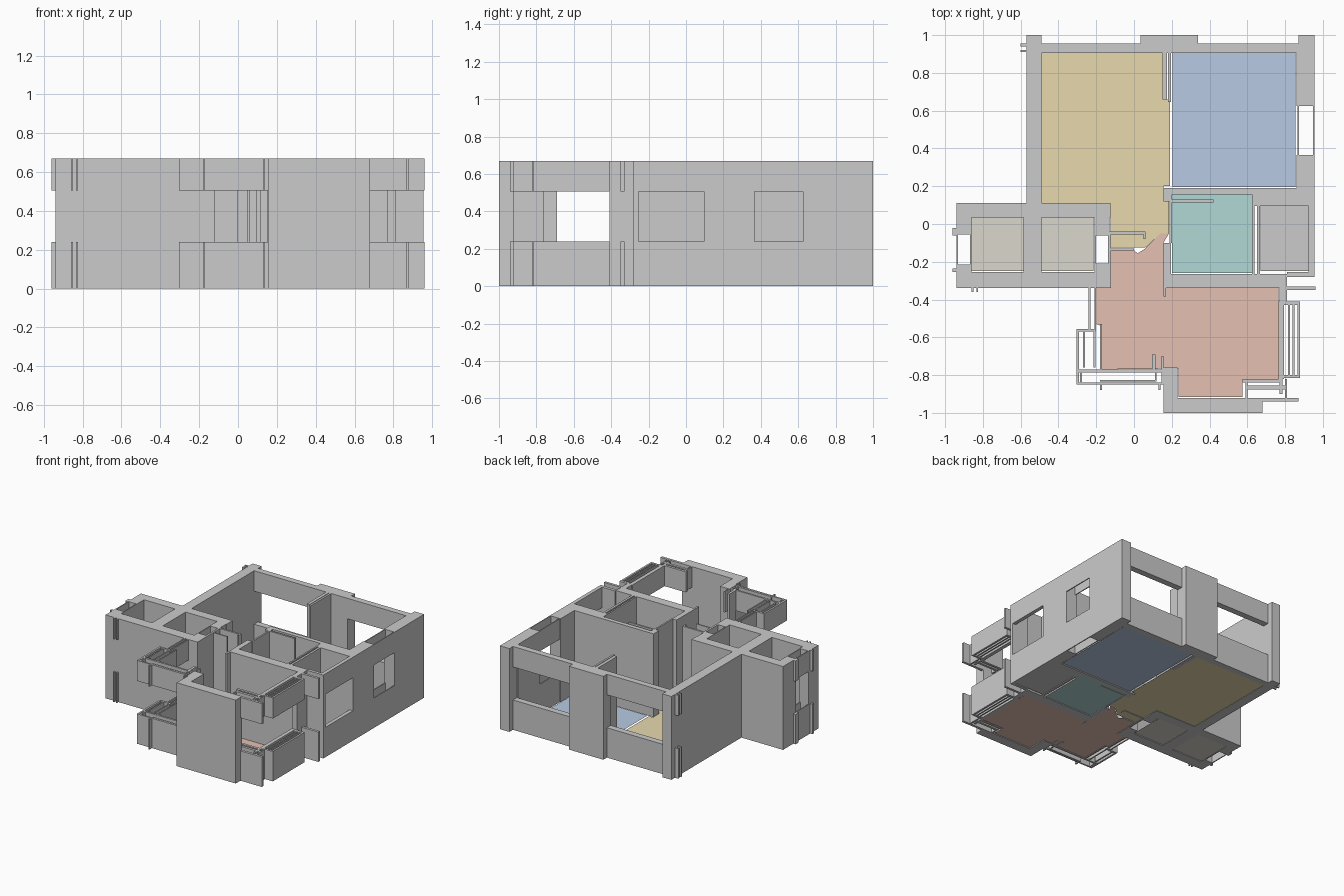
import bpy, bmesh

H = 0.67                              # wall height
SILL, HEAD = 0.24, 0.505              # window opening heights
FULL = [(0, H)]
BANDS = [(0, SILL), (HEAD, H)]        # sill below, lintel above


def boxes(name, rects, spans=FULL):
    """One object from plan rectangles (x0, x1, y0, y1) raised over each z span."""
    bm = bmesh.new()
    for x0, x1, y0, y1 in rects:
        for z0, z1 in spans:
            vs = bmesh.ops.create_cube(bm, size=1)["verts"]
            for v in vs:
                v.co.x = x1 if v.co.x > 0 else x0
                v.co.y = y1 if v.co.y > 0 else y0
                v.co.z = z1 if v.co.z > 0 else z0
    finish(name, bm)


def finish(name, bm):
    me = bpy.data.meshes.new(name)
    bm.to_mesh(me)
    bm.free()
    ob = bpy.data.objects.new(name, me)
    bpy.context.collection.objects.link(ob)
    return ob


def floor(name, pts, color):
    bm = bmesh.new()
    bm.faces.new([bm.verts.new((x, y, 0.003)) for x, y in pts])
    bmesh.ops.recalc_face_normals(bm, faces=bm.faces)
    ob = finish(name, bm)
    mat = bpy.data.materials.new(name)
    mat.diffuse_color = (*color, 1)
    ob.data.materials.append(mat)


def rect(x0, x1, y0, y1):
    return [(x0, y0), (x1, y0), (x1, y1), (x0, y1)]


def skins(x0, x1, y0, y1, t=0.008):
    """Inner and outer skin of a hollow window wall running along y."""
    return [(x0, x0 + t, y0, y1), (x1 - t, x1, y0, y1)]


# Floors
floor("living_floor", [(-.49, .905), (.15, .905), (.15, .66), (.19, .66), (.19, .2),
                       (.155, .2), (.155, .12), (.185, .12), (.185, -.05), (.14, -.05),
                       (.06, -.125), (-.125, -.125), (-.125, .11), (-.49, .11)], (.80, .69, .42))
floor("bedroom_floor", rect(.205, .855, .197, .905), (.48, .59, .78))
floor("kitchen_floor", rect(.2, .625, -.26, .155), (.44, .69, .67))
floor("store_floor", rect(.67, .925, -.25, .095), (.51, .51, .51))
floor("bath_floor", rect(-.86, -.585, -.25, .035), (.71, .68, .61))
floor("washroom_floor", rect(-.49, -.215, -.25, .035), (.71, .68, .61))
floor("hall_floor", [(-.2, -.34), (-.125, -.34), (-.125, -.14), (0, -.14), (.02, -.155),
                     (.06, -.13), (.14, -.05), (.185, -.05), (.155, -.1), (.155, -.34),
                     (.765, -.34), (.765, -.82), (.575, -.82), (.575, -.915), (.235, -.915),
                     (.235, -.765), (-.17, -.77), (-.17, -.54), (-.2, -.53)], (.79, .53, .44))

# Back facade: left side wall, central pier, two wide windows
boxes("living_side_wall", [(-.57, -.49, .11, 1)])
boxes("back_pier", [(.035, .34, .905, 1)])
boxes("back_window_bands", [(-.49, .035, .905, .955), (.34, .87, .905, .955)], BANDS)
boxes("back_corner_stubs", [(-.6, -.57, .91, .922), (-.6, -.57, .94, .955)], BANDS)

# Right facade with bedroom and store windows
boxes("right_wall", [(.87, .955, .905, 1), (.86, .955, .625, .905), (.86, .955, .19, .365),
                     (.63, .955, .095, .19), (.81, .955, -.28, -.255)])
boxes("bedroom_window_bands", skins(.865, .955, .365, .625), BANDS)
boxes("store_window_bands", [(.925, .955, -.255, .095)], BANDS)
boxes("right_stub_bands", [(.81, .96, -.35, -.33)], BANDS)

# Left wing
boxes("left_wing_walls", [(-.94, -.125, .035, .11), (-.94, -.125, -.34, -.255),
                          (-.94, -.86, -.055, .035), (-.94, -.86, -.255, -.215),
                          (-.585, -.57, -.255, .035), (-.57, -.49, -.255, .035),
                          (-.21, -.13, -.06, .035), (-.21, -.13, -.255, -.21)])
boxes("left_window_bands", skins(-.94, -.86, -.215, -.055), BANDS)
boxes("left_wing_stubs", [(-.96, -.94, -.06, -.02), (-.96, -.94, -.255, -.235),
                          (-.86, -.85, -.36, -.34), (-.835, -.825, -.36, -.34)], BANDS)
boxes("washroom_door_lintel", skins(-.21, -.13, -.21, -.06), [(.5, H)])

# Interior partitions
boxes("living_partition", [(.15, .175, .66, .905), (.18, .195, .645, .905)])
boxes("kitchen_walls", [(.155, .63, .155, .19), (.155, .2, .12, .155), (.187, .2, -.1, .12),
                        (.2, .42, .115, .13), (.155, .195, -.27, -.1), (.155, .17, -.385, -.34),
                        (.625, .637, -.265, .155), (.65, .668, -.265, .095),
                        (.155, .81, -.34, -.265)])
boxes("hall_screen", [(-.125, .06, -.055, -.04), (.05, .06, -.08, -.055),
                      (-.135, -.122, -.34, -.04), (-.122, 0, -.14, -.13)])

# Front bay
boxes("front_bay_wall", [(.155, .68, -1, -.92), (.155, .23, -.92, -.76),
                         (.77, .81, -.41, -.34)])
boxes("bay_right_bands", [(.68, .87, -.94, -.92), (.59, .81, -.875, -.855),
                          (.575, .77, -.84, -.82), (.59, .6, -.92, -.84),
                          (.77, .785, -.9, -.82), (.8, .81, -.92, -.82)], BANDS)
boxes("hall_right_window_bands", [(.765, .795, -.82, -.41), (.815, .825, -.8, -.42),
                                  (.84, .85, -.8, -.42), (.865, .88, -.81, -.42),
                                  (.795, .88, -.43, -.41), (.795, .88, -.815, -.8)], BANDS)

# Balcony at front left: nested thin parapets
boxes("balcony_bands", [(-.24, -.23, -.56, -.34), (-.21, -.2, -.57, -.34),
                        (-.305, -.2, -.57, -.555), (-.305, -.29, -.85, -.57),
                        (-.27, -.26, -.76, -.57), (-.215, -.205, -.76, -.57),
                        (-.18, -.17, -.77, -.53), (-.29, .155, -.785, -.77),
                        (-.18, .12, -.835, -.825), (-.29, .155, -.85, -.838),
                        (.11, .12, -.825, -.785), (.145, .155, -.838, -.7),
                        (-.285, -.275, -.84, -.785), (-.18, -.17, -.88, -.85),
                        (.13, .14, -.88, -.85)], BANDS)
boxes("balcony_post", [(.095, .115, -.77, -.69)])
